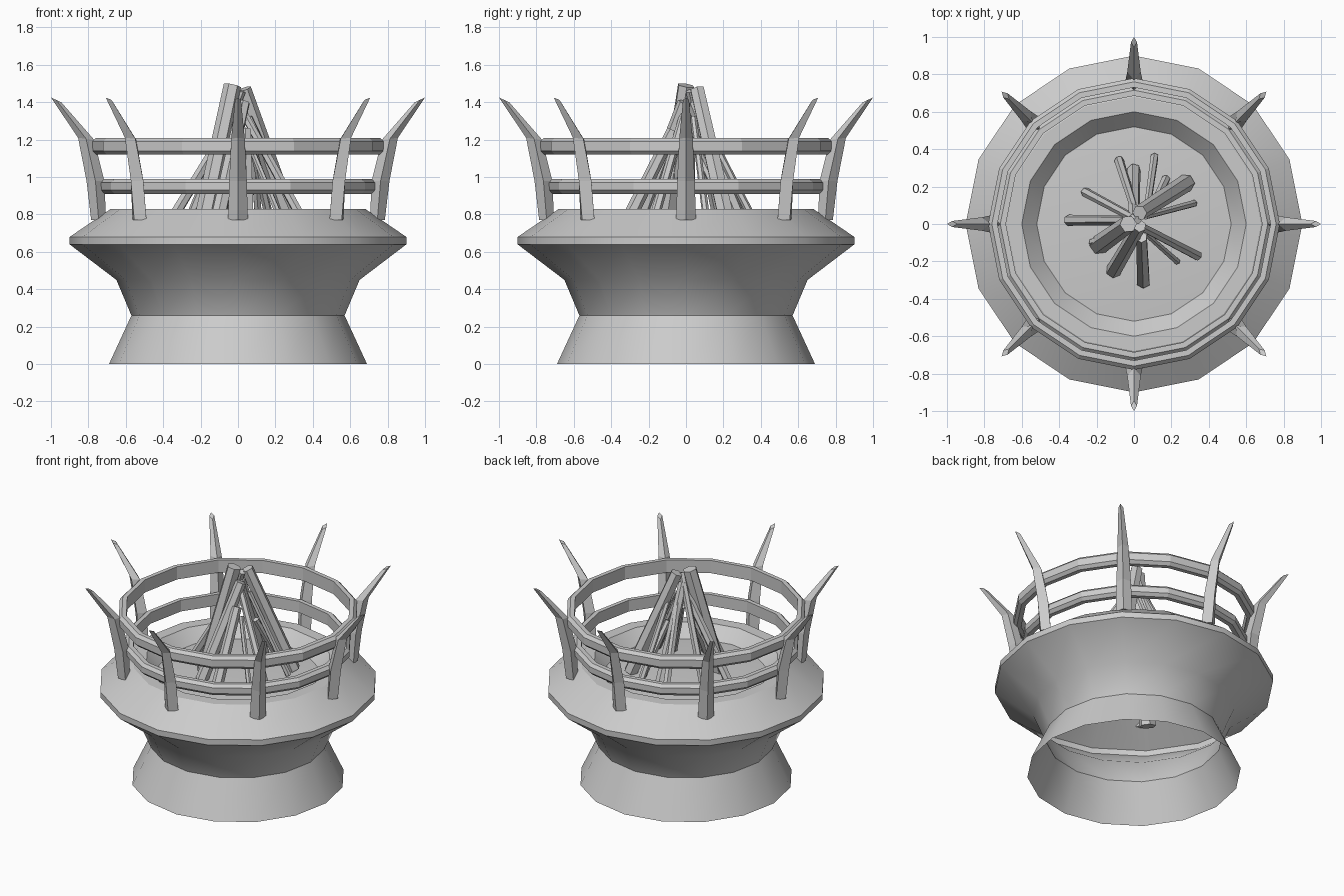
import bpy, bmesh
from math import pi, cos, sin, radians
from mathutils import Vector

if "Cube" in bpy.data.objects:
    bpy.data.objects.remove(bpy.data.objects["Cube"])

SIDES = 16


def finish(bm, name, smooth=False, normals=True):
    bmesh.ops.remove_doubles(bm, verts=bm.verts, dist=1e-5)
    if normals:
        bmesh.ops.recalc_face_normals(bm, faces=bm.faces)
    me = bpy.data.meshes.new(name)
    bm.to_mesh(me)
    bm.free()
    ob = bpy.data.objects.new(name, me)
    bpy.context.collection.objects.link(ob)
    if smooth:
        bpy.ops.object.select_all(action='DESELECT')
        ob.select_set(True)
        bpy.context.view_layer.objects.active = ob
        bpy.ops.object.shade_smooth_by_angle(angle=radians(30))
    return ob


def skin(bm, rings, closed):
    """Bridge consecutive rings of points with quads; optionally cap the ends."""
    vs = [[bm.verts.new(p) for p in r] for r in rings]
    n = len(vs[0])
    for a, b in zip(vs, vs[1:]):
        for i in range(n):
            j = (i + 1) % n
            bm.faces.new((a[i], a[j], b[j], b[i]))
    if closed:
        bm.faces.new(vs[0][::-1])
        bm.faces.new(vs[-1])


def circle(r, z):
    return [(r * cos(2 * pi * i / SIDES), r * sin(2 * pi * i / SIDES), z) for i in range(SIDES)]


# Brazier body: one open shell, flared foot, bowl, rim and fire bed
bm = bmesh.new()
profile = [(.69, 0), (.57, .26), (.65, .45), (.90, .64), (.90, .68),
           (.68, .83), (.60, .83), (.52, .745)]
skin(bm, [circle(r, z) for r, z in profile], False)
bm.verts.ensure_lookup_table()
centre = bm.verts.new((0, 0, .785))
last = bm.verts[(len(profile) - 1) * SIDES:len(profile) * SIDES]
for i in range(SIDES):
    bm.faces.new((last[i], last[(i + 1) % SIDES], centre))
finish(bm, "brazier_body", smooth=True, normals=False)


# Two bevelled hoops
def hoop(name, r, z0, z1):
    b = .02
    section = [(r - .05, z0), (r - b, z0), (r, z0 + b), (r, z1 - b), (r - b, z1), (r - .05, z1)]
    bm = bmesh.new()
    skin(bm, [circle(*p) for p in section + section[:1]], False)
    finish(bm, name)


hoop("upper_hoop", .78, 1.12, 1.21)
hoop("lower_hoop", .735, .91, .99)

# Eight curved prongs: (inner r, inner z, outer r, outer z, half width)
stations = [(.705, .77, .785, .77, .053), (.715, .98, .81, .98, .047),
            (.77, 1.20, .855, 1.21, .036), (.945, 1.40, 1.0, 1.425, .016)]
for k in range(8):
    a = k * pi / 4
    u, t = Vector((cos(a), sin(a), 0)), Vector((-sin(a), cos(a), 0))
    rings = []
    for ri, zi, ro, zo, w in stations:
        pi_, po = u * ri + Vector((0, 0, zi)), u * ro + Vector((0, 0, zo))
        mid = (pi_ + po) / 2
        rings.append([pi_, mid - t * w, po, mid + t * w])
    bm = bmesh.new()
    skin(bm, rings, True)
    finish(bm, f"prong_{k + 1}")

# Firewood: foot x, y, z, tip x, y, z, radius
logs = [(-.24, -.15, .50, -.03, .0, 1.49, .055),
        (.28, .22, .76, .03, .06, 1.47, .048),
        (-.11, -.25, .76, .03, -.01, 1.40, .042),
        (-.35, .02, .78, -.01, .02, 1.34, .03),
        (-.26, .17, .77, .02, .02, 1.46, .026),
        (-.08, .34, .77, .0, .09, 1.28, .026),
        (.0, .29, .77, .0, .03, 1.40, .036),
        (.11, .36, .77, .07, .08, 1.32, .022),
        (.17, .24, .77, .09, .07, 1.12, .024),
        (.32, .11, .77, .06, .04, 1.32, .02),
        (.34, -.17, .78, .03, -.01, 1.34, .027),
        (.23, -.20, .77, .06, -.05, 1.18, .018),
        (.05, -.31, .77, .04, -.07, 1.25, .038),
        (-.22, -.10, .77, .0, -.01, 1.22, .024)]
for k, (x0, y0, z0, x1, y1, z1, r) in enumerate(logs):
    p, q = Vector((x0, y0, z0)), Vector((x1, y1, z1))
    rot = (q - p).to_track_quat('Z', 'Y')
    ring = lambda c, s: [c + rot @ Vector((r * s * cos(i * pi / 3 + k), r * s * sin(i * pi / 3 + k), 0))
                         for i in range(6)]
    bm = bmesh.new()
    skin(bm, [ring(p, 1), ring(q, .85)], True)
    finish(bm, f"log_{k + 1}")
